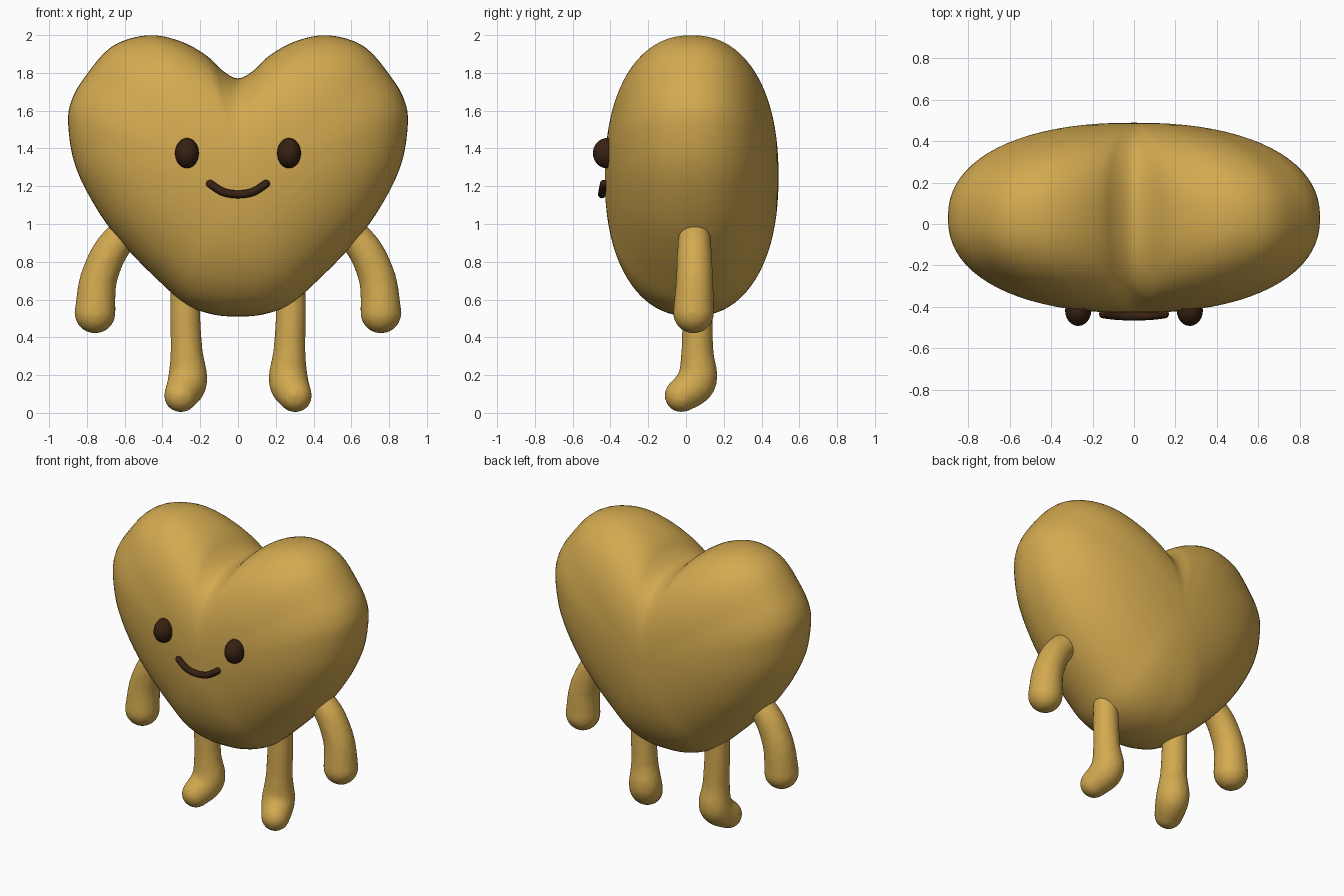
import bpy, bmesh, math
from mathutils import Vector

cube = bpy.data.objects.get("Cube")
if cube:
    bpy.data.objects.remove(cube, do_unlink=True)


def material(name, color):
    m = bpy.data.materials.new(name)
    m.diffuse_color = (*color, 1)
    m.use_nodes = True
    bsdf = m.node_tree.nodes["Principled BSDF"]
    bsdf.inputs["Base Color"].default_value = (*color, 1)
    bsdf.inputs["Roughness"].default_value = 0.7
    return m


GOLD = material("golden tan", (0.65, 0.40, 0.08))
BROWN = material("dark brown", (0.037, 0.015, 0.006))


def finish(bm, name, mat):
    bmesh.ops.recalc_face_normals(bm, faces=bm.faces)
    for f in bm.faces:
        f.smooth = True
    me = bpy.data.meshes.new(name)
    bm.to_mesh(me)
    bm.free()
    me.materials.append(mat)
    ob = bpy.data.objects.new(name, me)
    bpy.context.collection.objects.link(ob)
    return ob


def spline(pts, steps, closed=False):
    """Catmull-Rom curve through points of any dimension."""
    pts = [Vector(p) for p in pts]
    n = len(pts)
    get = (lambda i: pts[i % n]) if closed else (lambda i: pts[max(0, min(n - 1, i))])
    out = []
    for i in range(n if closed else n - 1):
        a, b, c, d = (get(i + k) for k in (-1, 0, 1, 2))
        for k in range(steps):
            t = k / steps
            out.append(0.5 * (2 * b + (c - a) * t + (2 * a - 5 * b + 4 * c - d) * t * t
                              + (3 * b - a - 3 * c + d) * t ** 3))
    if not closed:
        out.append(pts[-1])
    return out


# Heart body: rings of the heart outline, shrinking towards front and back
HALF = [(0.085, 1.815), (0.17, 1.895), (0.31, 1.97), (0.48, 2.0), (0.67, 1.94),
        (0.81, 1.78), (0.88, 1.66), (0.9, 1.53), (0.86, 1.3), (0.73, 1.05),
        (0.58, 0.86), (0.4, 0.68), (0.27, 0.57), (0.13, 0.52)]
MID_Y, MID_Z, DEPTH, POWER = 0.03, 1.25, 0.46, 2.25
outline = [(0, 1.77)] + HALF + [(0, 0.51)] + [(-x, z) for x, z in reversed(HALF)]
loop = spline(outline, 4, closed=True)

bm = bmesh.new()
RINGS = 40
rings = []
for j in range(1, RINGS):
    phi = math.pi * j / RINGS
    s = math.sin(phi) ** (2 / POWER)
    y = MID_Y - math.copysign(abs(math.cos(phi)) ** (2 / POWER), math.cos(phi)) * DEPTH
    ring = []
    for x, z in loop:
        dz = z - MID_Z
        if dz > 0:  # the cleft fades away from the middle
            dz += 0.16 * (1 - s) * math.exp(-(x / 0.2) ** 2)
        ring.append(bm.verts.new((x * s, y, MID_Z + dz * s)))
    rings.append(ring)
N = len(loop)
for a, b in zip(rings, rings[1:]):
    for i in range(N):
        bm.faces.new((a[i], a[(i + 1) % N], b[(i + 1) % N], b[i]))
for ring, y in ((rings[0], MID_Y - DEPTH), (rings[-1], MID_Y + DEPTH)):
    pole = bm.verts.new((0, y, MID_Z))
    for i in range(N):
        bm.faces.new((ring[i], ring[(i + 1) % N], pole))
body = finish(bm, "heart_body", GOLD)
relax = body.modifiers.new("Soften", "SMOOTH")
relax.factor, relax.iterations = 0.4, 2


# Limbs: chains of balls (x, y, z, radius) fused into one smooth skin
def limb(name, path, side):
    bm = bmesh.new()
    for x, y, z, r in spline(path, 8):
        made = bmesh.ops.create_uvsphere(bm, u_segments=20, v_segments=12, radius=r)
        bmesh.ops.translate(bm, verts=made["verts"], vec=(x * side, y, z))
    ob = finish(bm, name, GOLD)
    skin = ob.modifiers.new("Fuse", "REMESH")
    skin.mode, skin.voxel_size, skin.use_smooth_shade = "VOXEL", 0.016, True
    soft = ob.modifiers.new("Soften", "SMOOTH")
    soft.factor, soft.iterations = 0.5, 5


ARM = [(0.6, 0.045, 0.95, 0.085), (0.68, 0.045, 0.85, 0.093),
       (0.74, 0.045, 0.7, 0.1), (0.757, 0.04, 0.53, 0.11)]
LEG = [(0.28, 0.06, 0.75, 0.08), (0.28, 0.06, 0.52, 0.082), (0.272, 0.06, 0.32, 0.087),
       (0.267, 0.058, 0.17, 0.106), (0.303, -0.025, 0.092, 0.09)]
for side, label in ((1, "left"), (-1, "right")):
    limb(label + "_arm", ARM, side)
    limb(label + "_leg", LEG, side)

    # Eye: a small oval bead on the face
    bm = bmesh.new()
    bmesh.ops.create_uvsphere(bm, u_segments=24, v_segments=16, radius=1)
    bmesh.ops.scale(bm, verts=bm.verts, vec=(0.063, 0.075, 0.08))
    bmesh.ops.translate(bm, verts=bm.verts, vec=(0.27 * side, -0.418, 1.375))
    finish(bm, label + "_eye", BROWN)

# Mouth: a round bead swept along the smile
bm = bmesh.new()
SMILE = [(-0.148, -0.435, 1.213), (-0.08, -0.443, 1.17), (0, -0.445, 1.157),
         (0.08, -0.443, 1.17), (0.148, -0.435, 1.213)]
path = spline(SMILE, 5)
previous = None
for i, p in enumerate(path):
    d = (path[min(i + 1, len(path) - 1)] - path[max(i - 1, 0)]).normalized()
    up = Vector((0, 1, 0)).cross(d).normalized()
    out = d.cross(up)
    ring = []
    for k in range(12):
        a = math.tau * k / 12
        ring.append(bm.verts.new(p + 0.021 * (up * math.cos(a) + out * math.sin(a))))
    if previous:
        for k in range(12):
            bm.faces.new((previous[k], previous[(k + 1) % 12], ring[(k + 1) % 12], ring[k]))
    previous = ring
for p in (path[0], path[-1]):
    made = bmesh.ops.create_uvsphere(bm, u_segments=12, v_segments=8, radius=0.021)
    bmesh.ops.translate(bm, verts=made["verts"], vec=p)
finish(bm, "smile", BROWN)
